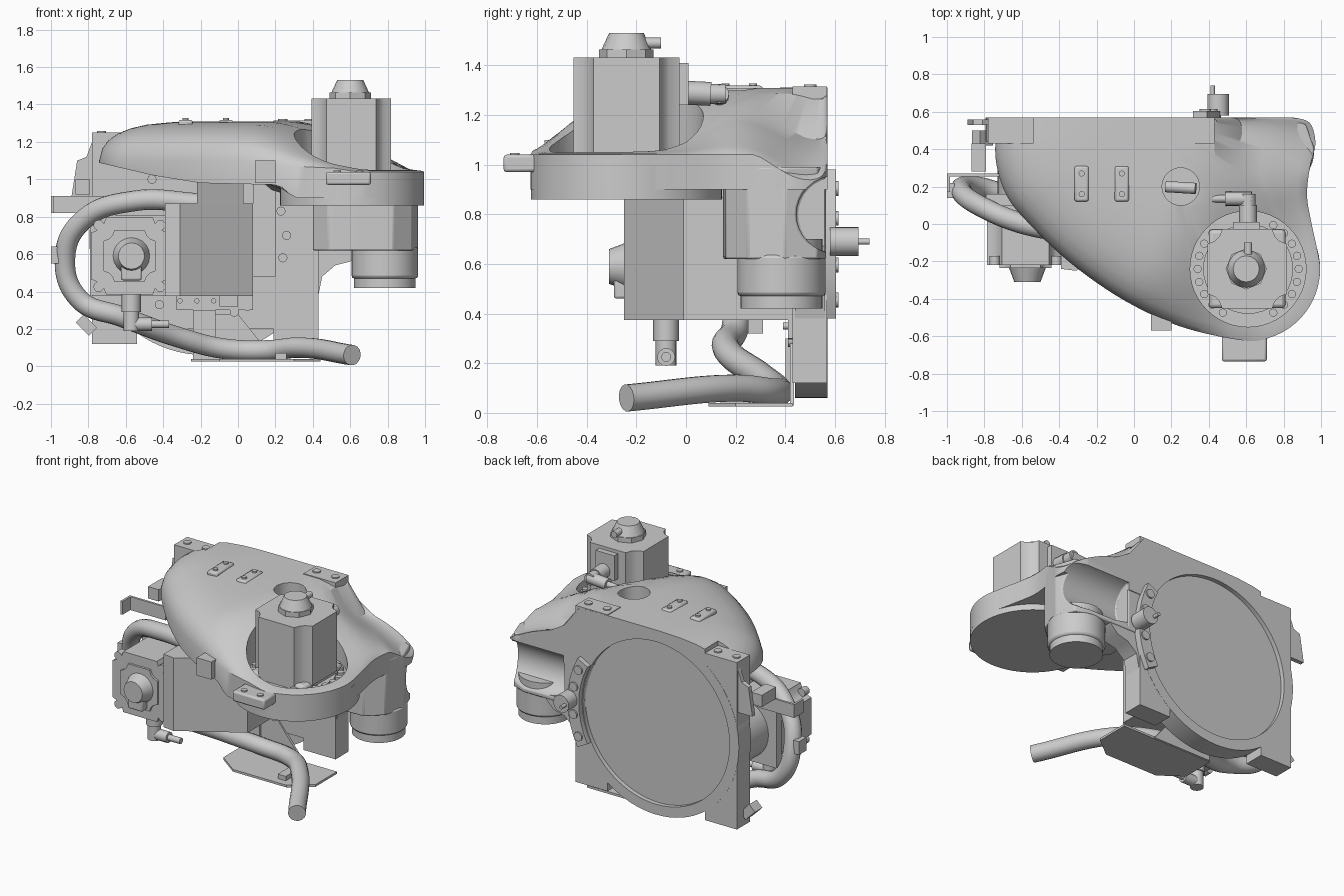
import bpy, bmesh, math
from mathutils import Vector, Matrix

if "Cube" in bpy.data.objects:
    bpy.data.objects.remove(bpy.data.objects["Cube"])

def obj(name, bm):
    bmesh.ops.recalc_face_normals(bm, faces=bm.faces)
    me = bpy.data.meshes.new(name)
    bm.to_mesh(me); bm.free()
    o = bpy.data.objects.new(name, me)
    bpy.context.collection.objects.link(o)
    return o

def bevel(o, w, seg=2):
    if w:
        m = o.modifiers.new("bevel", 'BEVEL')
        m.width, m.segments, m.limit_method = w, seg, 'ANGLE'
    return o

def box(name, x0, x1, y0, y1, z0, z1, bev=0, rot=0):
    bm = bmesh.new()
    bmesh.ops.create_cube(bm, size=1)
    bmesh.ops.scale(bm, vec=(x1-x0, y1-y0, z1-z0), verts=bm.verts)
    o = obj(name, bm)
    o.location = ((x0+x1)/2, (y0+y1)/2, (z0+z1)/2)
    o.rotation_euler.y = rot
    return bevel(o, bev)

def cyl(name, a, b, r, r2=None, n=32, bev=0):
    a, b = Vector(a), Vector(b)
    bm = bmesh.new()
    bmesh.ops.create_cone(bm, cap_ends=True, segments=n, radius1=r,
                          radius2=r if r2 is None else r2, depth=(b-a).length)
    q = Vector((0, 0, 1)).rotation_difference(b-a).to_matrix().to_4x4()
    bm.transform(Matrix.Translation((a+b)/2) @ q)
    return bevel(obj(name, bm), bev)

def prism(name, pts, lo, hi, axis='z', bev=0):
    f = (lambda p, h: (p[0], p[1], h)) if axis == 'z' else (lambda p, h: (p[0], h, p[1]))
    bm = bmesh.new()
    A = [bm.verts.new(f(p, lo)) for p in pts]
    B = [bm.verts.new(f(p, hi)) for p in pts]
    bm.faces.new(A); bm.faces.new(B)
    for i in range(len(pts)):
        j = (i+1) % len(pts)
        bm.faces.new((A[i], A[j], B[j], B[i]))
    return bevel(obj(name, bm), bev)

def tube(name, pts, r):
    c = bpy.data.curves.new(name, 'CURVE')
    c.dimensions, c.bevel_depth, c.bevel_resolution = '3D', r, 6
    c.use_fill_caps, c.resolution_u = True, 10
    s = c.splines.new('BEZIER')
    s.bezier_points.add(len(pts)-1)
    for p, co in zip(s.bezier_points, pts):
        p.co = co
        p.handle_left_type = p.handle_right_type = 'AUTO'
    o = bpy.data.objects.new(name, c)
    bpy.context.collection.objects.link(o)
    bpy.context.view_layer.objects.active = o
    o.select_set(True)
    bpy.ops.object.convert(target='MESH')
    o.select_set(False)

def cut(o, cutter):
    m = o.modifiers.new("cut", 'BOOLEAN')
    m.operation, m.object, m.solver = 'DIFFERENCE', cutter, 'EXACT'
    bpy.context.view_layer.objects.active = o
    bpy.ops.object.modifier_apply(modifier=m.name)
    bpy.data.objects.remove(cutter)

def lerp(x, t):
    for (a, u), (b, v) in zip(t, t[1:]):
        if x <= b:
            return u + (v-u)*max(0, (x-a)/(b-a))
    return t[-1][1]

def smooth(t):
    t = min(1, max(0, t))
    return t*t*(3-2*t)

# main casting: outline shrunk towards the back edge, domed on top
MX, MY = 0.61, -0.24
FX, FZ = -.175, .68
ctrl = [(-.73, .57), (-.74, .35), (-.68, .15), (-.55, -.01), (-.35, -.2), (-.1, -.38), (.15, -.51), (.36, -.58)]
ctrl += [(MX+.385*math.cos(math.radians(a)), MY+.385*math.sin(math.radians(a))) for a in range(-90, 20, 18)]
ctrl += [(.95, 0), (.925, .15), (.94, .3), (.97, .43), (.94, .54), (.85, .57)]
P = [Vector(p) for p in [ctrl[0]] + ctrl + [ctrl[-1]]]
outline = []
for i in range(1, len(P)-2):
    a, b, c, d = P[i-1:i+3]
    for k in range(5):
        t = k/5
        outline.append(.5*(2*b + (c-a)*t + (2*a-5*b+4*c-d)*t*t + (3*b-a-3*c+d)*t**3))
outline.append(P[-1])
outline += [Vector((x, .57)) for x in (.75, .65, .55, .45)]
for p in outline:
    p.y = min(p.y, .57)
C = Vector((.1, .57))

def z_bottom(x):
    return lerp(x, [(-.75, 1.09), (-.45, 1.02), (-.2, .98), (.22, .97), (.3, .9), (2, .9)])

def z_top(x, y, s):
    top = 1.06 + .25*smooth((.9*(MX-x) + .5*(y-MY) + .25)/.75)
    top -= .2*smooth((x-.38)/.2)*smooth((y-.15)/.4)
    edge = lerp(x, [(-.75, 1.1), (0, 1.1), (.3, 1.07), (.9, 1.04)])
    edge = min(edge, top-.02)
    return edge + (top-edge)*math.sqrt(max(0, 1-s**5))

bm = bmesh.new()
rows = []
S = [.25, .4, .55, .7, .8, .88, .94, .98, 1]
n = len(ctrl)*5-4
outline = outline[:n]
for s, top in [(s, 0) for s in (.4, .75, 1)] + [(s, 1) for s in reversed(S)]:
    row = []
    for p in outline:
        q = C + (p-C)*s
        row.append(bm.verts.new((q.x, q.y, z_top(q.x, q.y, s) if top else z_bottom(q.x))))
    rows.append(row)
cb = bm.verts.new((C.x, C.y, z_bottom(C.x)))
ct = bm.verts.new((C.x, C.y, z_top(C.x, C.y, 0)))
for i in range(n-1):
    bm.faces.new((cb, rows[0][i], rows[0][i+1]))
    bm.faces.new((ct, rows[-1][i], rows[-1][i+1]))
    for r, q in zip(rows, rows[1:]):
        bm.faces.new((r[i], r[i+1], q[i+1], q[i]))
bm.faces.new([cb] + [r[0] for r in rows] + [ct] + [r[-1] for r in reversed(rows)])
body = obj("main_casting", bm)

def recess():
    return cyl("recess_cutter", (FX, .54, FZ), (FX, .7, FZ), .55, n=80)

def scoop():
    return cyl("scoop_cutter", (.52, .6, .8), (1.2, .6, .8), .155)

for c in (cyl("pocket_cutter", (MX, MY, .99), (MX, MY, 1.6), .31, n=48),
          cyl("hole_cutter", (.25, .2, 1.05), (.25, .2, 1.6), .1),
          box("lug_cutter", -.9, -.54, .43, .7, 1.0, 1.6), recess(), scoop()):
    cut(body, c)
cyl("hole_shaft", (.17, .2, 1.15), (.33, .19, 1.17), .03)
cyl("motor_ring", (MX, MY, .86), (MX, MY, 1.0), .385, n=64)

# right shoulder housing, with a scoop in its back
sh = prism("shoulder_housing", [(.4, .25), (.48, .16), (.63, .15), (.83, .16), (.93, .25), (.965, .4),
           (.92, .53), (.82, .565), (.3, .565), (.3, .44), (.4, .44)], .62, .99)
cut(sh, scoop())
cut(sh, recess())
bevel(sh, .015)
cyl("shoulder_cylinder", (.785, .385, .42), (.785, .385, .7), .165, n=40)
cyl("cylinder_collar", (.785, .385, .47), (.785, .385, .64), .178, n=40, bev=.015)
prism("shoulder_web", [(.38, .38), (.43, .38), (.45, .48), (.52, .54), (.6, .56), (.68, .64), (.38, .7)], .44, .56, 'y')

# back plate, mounting lugs and recessed flange
plate = cyl("back_flange", (FX, .44, FZ), (FX, .57, FZ), .62, n=80)
cut(plate, recess())
for x, top in ((-.78, 1.25), (.19, 1.315)):
    cut(box("plate_lug", x, x+.24, .43, .569, .12, top), recess())
    for dx in (.05, .19):
        cyl("lug_bolt", (x+dx, .5, top-.02), (x+dx, .5, top+.008), .025, n=16)
box("plate_core", -.6, .25, .43, .535, .2, 1.05)
arc = [math.radians(a) for a in range(-28, 29, 7)]
prism("flange_clamp", [(FX+.555*math.cos(a), FZ+.555*math.sin(a)) for a in arc] +
      [(FX+.64*math.cos(a), FZ+.64*math.sin(a)) for a in reversed(arc)], .55, .605, 'y')
for a in (-22, -8, 10, 22):
    x, z = FX+.6*math.cos(math.radians(a)), FZ+.6*math.sin(math.radians(a))
    cyl("clamp_bolt", (x, .59, z), (x, .615, z), .03, n=16)
cyl("back_sensor", (.45, .58, .69), (.45, .695, .69), .058)
cyl("sensor_pin", (.42, .69, .69), (.42, .74, .69), .012, n=12)
for x, z in ((.17, .94), (.23, .83), (.26, .7), (.24, .58), (.05, .32), (-.02, .29), (-.42, .33), (-.46, 1.0)):
    cyl("plate_bolt", (x, .41, z), (x, .44, z), .024, n=16)

# servo motors: square body with notched corners
def servo_outline(cx, cy, h, k=.04):
    q = [(h, h-k*2), (h-k, h-k*1.6), (h-k*1.6, h-k), (h-k*2, h)]
    pts = []
    for i in range(4):
        c, s = (1, 0, -1, 0)[i], (0, 1, 0, -1)[i]
        pts += [(cx+c*x-s*y, cy+s*x+c*y) for x, y in q]
    return pts

prism("top_motor", servo_outline(MX-.005, MY, .213), 1.03, 1.432)
box("top_motor_base", .4, .81, MY-.21, MY+.21, .98, 1.05, .02)
cyl("top_motor_seat", (MX, MY, .98), (MX, MY, 1.01), .24, n=40)
cyl("top_motor_cap_base", (.6, MY, 1.43), (.6, MY, 1.465), .11, n=8)
cyl("top_motor_cap", (.6, MY, 1.465), (.6, MY, 1.53), .1, .07, n=16)
cyl("cap_plug", (.61, MY+.05, 1.49), (.61, MY+.14, 1.49), .022, n=12)
for i in range(24):
    a = math.tau*i/24
    if abs(math.cos(a)) > .5:
        x, y = MX+.27*math.cos(a), MY+.27*math.sin(a)
        cyl("ring_bolt", (x, y, .98), (x, y, 1.03), .022, n=12)
box("motor_terminal_box", .53, .67, -.03, .01, 1.24, 1.41)
cyl("motor_gland", (.61, 0, 1.29), (.61, .1, 1.285), .048, n=12)
cyl("motor_elbow", (.61, .08, 1.285), (.61, .16, 1.285), .04, n=16)
cyl("motor_elbow_arm", (.63, .135, 1.285), (.49, .135, 1.275), .038, n=16)
cyl("motor_elbow_pin", (.5, .135, 1.275), (.42, .135, 1.27), .02, n=12)

SX, SZ = -.58, .59
prism("side_motor", servo_outline(SX, SZ, .205), -.22, .12, 'y')
cyl("side_motor_gearcase", (SX+.05, .1, SZ), (SX+.05, .45, SZ), .2)
box("side_motor_plate", -.79, -.37, .1, .16, .38, .81)
prism("side_motor_cover", servo_outline(SX, SZ, .14, .03), -.235, -.21, 'y')
cyl("side_motor_cap", (SX+.01, -.23, SZ), (SX+.01, -.31, SZ), .1, .07, n=20)
box("side_cap_plug", SX-.045, SX+.065, -.29, -.23, .46, .57, .01)
for dx in (-.165, .165):
    for dz in (-.165, .165):
        cyl("side_motor_bolt", (SX+dx, -.22, SZ+dz), (SX+dx, -.17, SZ+dz), .028, n=12)
cyl("side_gland", (-.57, -.08, .4), (-.57, -.08, .29), .052, n=12)
cyl("side_elbow", (-.57, -.08, .3), (-.57, -.08, .19), .042, n=16)
cyl("side_elbow_arm", (-.58, -.08, .225), (-.46, -.08, .225), .036, n=16)
cyl("side_elbow_pin", (-.47, -.08, .225), (-.37, -.08, .225), .02, n=12)

# central gear housing with slanted front
prism("gear_housing", [(-.39, -.24), (-.31, -.25), (.08, -.01), (.08, .45), (-.39, .45)], .375, .87)
prism("gear_housing_neck", [(-.22, -.19), (.03, -.04), (.03, .45), (-.22, .45)], .86, 1.02)
box("housing_bottom_rail", -.33, .08, .41, .45, .3, .385)
box("housing_side_block", .08, .2, .38, .45, .48, .98)
box("lower_bracket", -.24, -.12, .4, .45, .12, .3)
box("rail_clip", -.1, 0, .25, .31, .32, .38)
for x in (-.31, -.22, -.13, -.04):
    cyl("rail_bolt", (x, .39, .35), (x, .42, .35), .014, n=12)

# hose and its support tray
tube("hose", [(-.2, -.05, .87), (-.55, -.01, .885), (-.83, .1, .78), (-.925, .18, .58), (-.85, .2, .36),
              (-.62, .16, .265), (-.3, .3, .15), (-.08, .37, .095), (.15, .35, .085), (.32, .2, .1), (.61, -.24, .06)], .055)
prism("hose_tray", [(-.25, .2), (-.1, .09), (.3, .09), (.44, .2), (.44, .43), (-.25, .43)], .025, .04)
prism("tray_web", [(-.24, .03), (.2, .03), (.0, .28), (-.24, .28)], .42, .435, 'y')
box("tray_clip", .2, .26, .14, .26, .04, .07)

# small brackets
box("front_bracket", .47, .71, -.735, -.58, .97, 1.04, .012)
for x in (.53, .65):
    cyl("front_bracket_bolt", (x, -.69, 1.03), (x, -.69, 1.048), .02, n=12)
box("front_tab", .09, .2, -.57, -.45, .98, 1.1)
box("hose_strap_arm", -1.0, -.72, .255, .27, .82, .91)
box("hose_strap_end", -1.0, -.985, .17, .27, .82, .91)
box("hose_clip", -1.0, -.96, .14, .22, .55, .64)
box("left_block", -.87, -.79, .28, .43, .92, 1.0)
prism("left_ear", [(-.89, .91), (-.78, .91), (-.78, 1.2), (-.81, 1.12), (-.86, 1.1)], .53, .56, 'y')
box("lower_left_tab", -.86, -.76, .42, .5, .19, .25, rot=math.radians(45))

# lifting pads on the top
for x in (-.28, -.065):
    box("top_pad", x-.038, x+.038, .12, .31, 1.28, 1.318, .012)
    for y in (.16, .27):
        cyl("pad_bolt", (x, y, 1.31), (x, y, 1.328), .016, n=12)

bpy.ops.object.select_all(action='SELECT')
bpy.context.view_layer.objects.active = body
bpy.ops.object.shade_smooth_by_angle(angle=math.radians(32))
